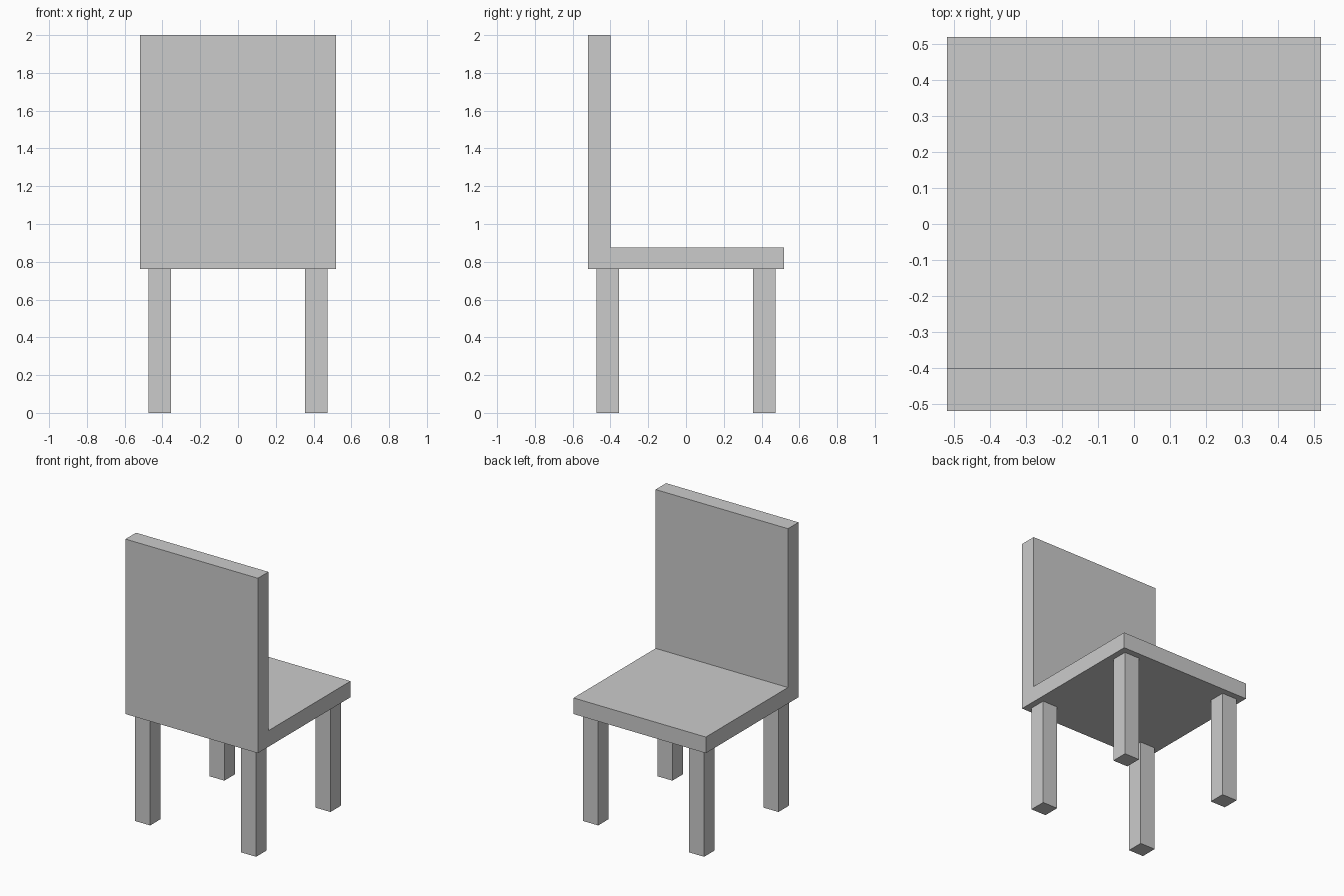
import bpy, bmesh

if "Cube" in bpy.data.objects:
    bpy.data.objects.remove(bpy.data.objects["Cube"])

HALF = 0.518      # half width and depth of the seat
SEAT_Z = 0.762    # underside of the seat
SEAT_TOP = 0.876
BACK_Y = -0.40    # inner face of the backrest
LEG = 0.118       # leg thickness
LEG_POS = 0.415   # leg centre offset


def add_object(name, bm):
    bmesh.ops.recalc_face_normals(bm, faces=bm.faces)
    mesh = bpy.data.meshes.new(name)
    bm.to_mesh(mesh)
    bm.free()
    obj = bpy.data.objects.new(name, mesh)
    bpy.context.collection.objects.link(obj)
    return obj


def box(name, centre, size):
    bm = bmesh.new()
    bmesh.ops.create_cube(bm, size=1)
    bmesh.ops.scale(bm, vec=size, verts=bm.verts)
    add_object(name, bm).location = centre


# Seat and backrest: one L-shaped side profile extruded across the width
profile = [(-HALF, SEAT_Z), (HALF, SEAT_Z), (HALF, SEAT_TOP),
           (BACK_Y, SEAT_TOP), (BACK_Y, 2.0), (-HALF, 2.0)]
bm = bmesh.new()
side = bm.faces.new([bm.verts.new((-HALF, y, z)) for y, z in profile])
ext = bmesh.ops.extrude_face_region(bm, geom=[side], use_keep_orig=True)
moved = [v for v in ext["geom"] if isinstance(v, bmesh.types.BMVert)]
bmesh.ops.translate(bm, vec=(2 * HALF, 0, 0), verts=moved)
add_object("seat_and_backrest", bm)

# Four square legs
for row, sy in (("front", -1), ("back", 1)):
    for hand, sx in (("left", -1), ("right", 1)):
        box(f"{row}_{hand}_leg", (sx * LEG_POS, sy * LEG_POS, SEAT_Z / 2),
            (LEG, LEG, SEAT_Z))
